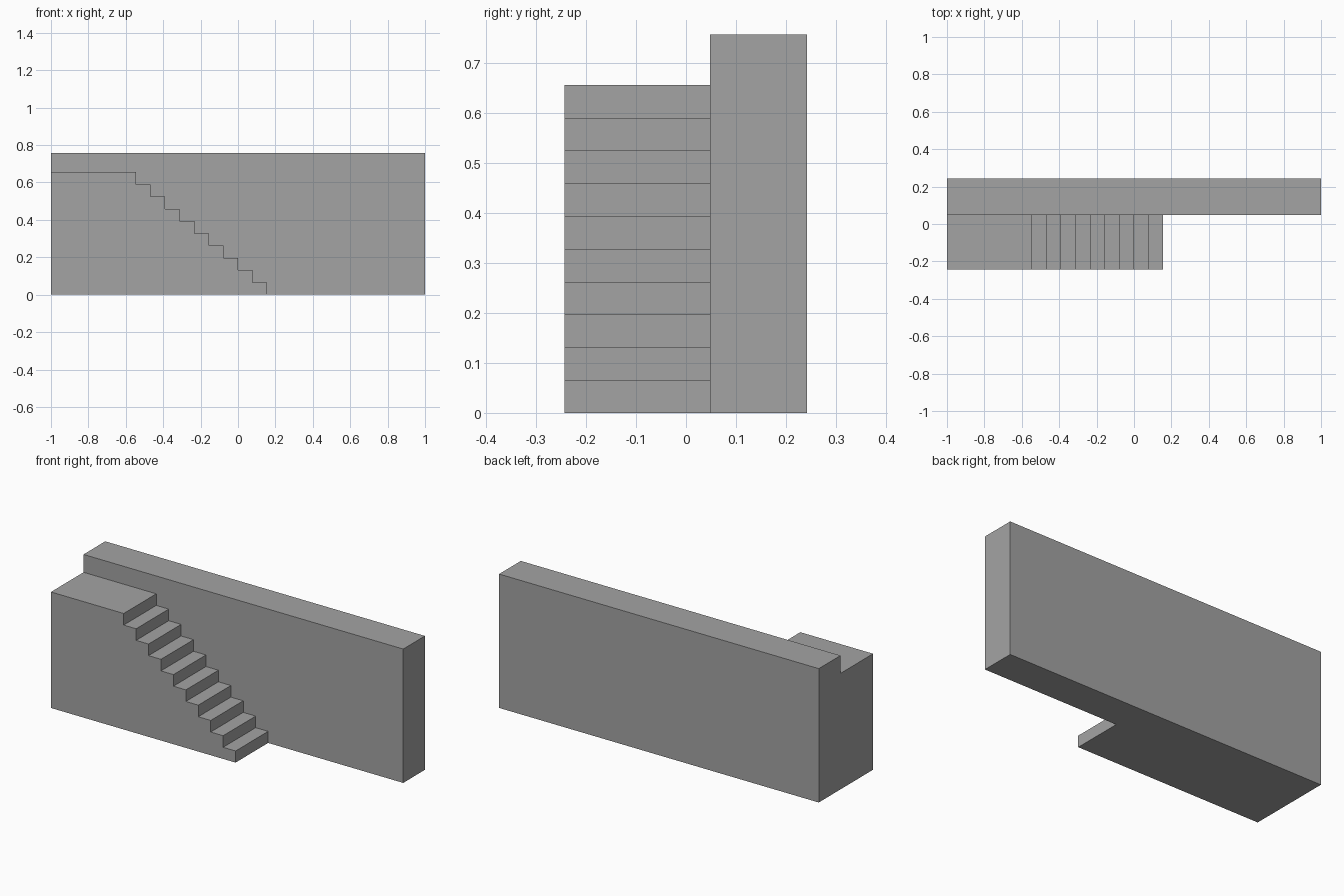
import bpy, bmesh

if "Cube" in bpy.data.objects:
    bpy.data.objects.remove(bpy.data.objects["Cube"])

Y_FRONT, Y_WALL, Y_BACK = -0.243, 0.048, 0.242
WALL_H, STAIR_H, STEPS = 0.757, 0.656, 10
X_FOOT, X_LANDING = 0.155, -0.545
RISE = STAIR_H / STEPS
RUN = (X_FOOT - X_LANDING) / (STEPS - 1)

stone = bpy.data.materials.new("grey stone")
stone.diffuse_color = (0.37, 0.37, 0.37, 1)
stone.use_nodes = True
stone.node_tree.nodes["Principled BSDF"].inputs["Base Color"].default_value = stone.diffuse_color

bm = bmesh.new()


def vert(x, z):
    return bm.verts.new((x, Y_WALL, z))


def extrude(faces, dy, keep):
    geom = bmesh.ops.extrude_face_region(bm, geom=faces, use_keep_orig=keep)["geom"]
    moved = [g for g in geom if isinstance(g, bmesh.types.BMVert)]
    bmesh.ops.translate(bm, verts=moved, vec=(0, dy, 0))


# Stepped line from the foot of the stairs up to the landing's far end
line = []
for i in range(STEPS):
    x = X_FOOT - i * RUN
    line += [vert(x, i * RISE), vert(x, (i + 1) * RISE)]
line.append(vert(-1, STAIR_H))

# Wall plane split into the stair outline and the exposed wall
stair = bm.faces.new(line + [vert(-1, 0)])
wall = bm.faces.new([vert(1, 0), vert(1, WALL_H), vert(-1, WALL_H)] + line[::-1])

# Wall thickness to the back, stairs to the front: one closed solid
extrude([stair, wall], Y_BACK - Y_WALL, True)
extrude([stair], Y_FRONT - Y_WALL, False)
stale = [f for f in bm.faces if len(f.verts) == len(line) + 1
         and all(abs(v.co.y - Y_WALL) < 1e-5 for v in f.verts)]
if stale:
    bmesh.ops.delete(bm, geom=stale, context='FACES_ONLY')

# Merge flush faces and point normals outward
bmesh.ops.recalc_face_normals(bm, faces=bm.faces[:])
bmesh.ops.dissolve_limit(bm, angle_limit=0.01, verts=bm.verts[:], edges=bm.edges[:])
bmesh.ops.recalc_face_normals(bm, faces=bm.faces[:])

mesh = bpy.data.meshes.new("wall_with_stairs")
bm.to_mesh(mesh)
bm.free()
mesh.materials.append(stone)
bpy.context.collection.objects.link(bpy.data.objects.new("wall_with_stairs", mesh))
